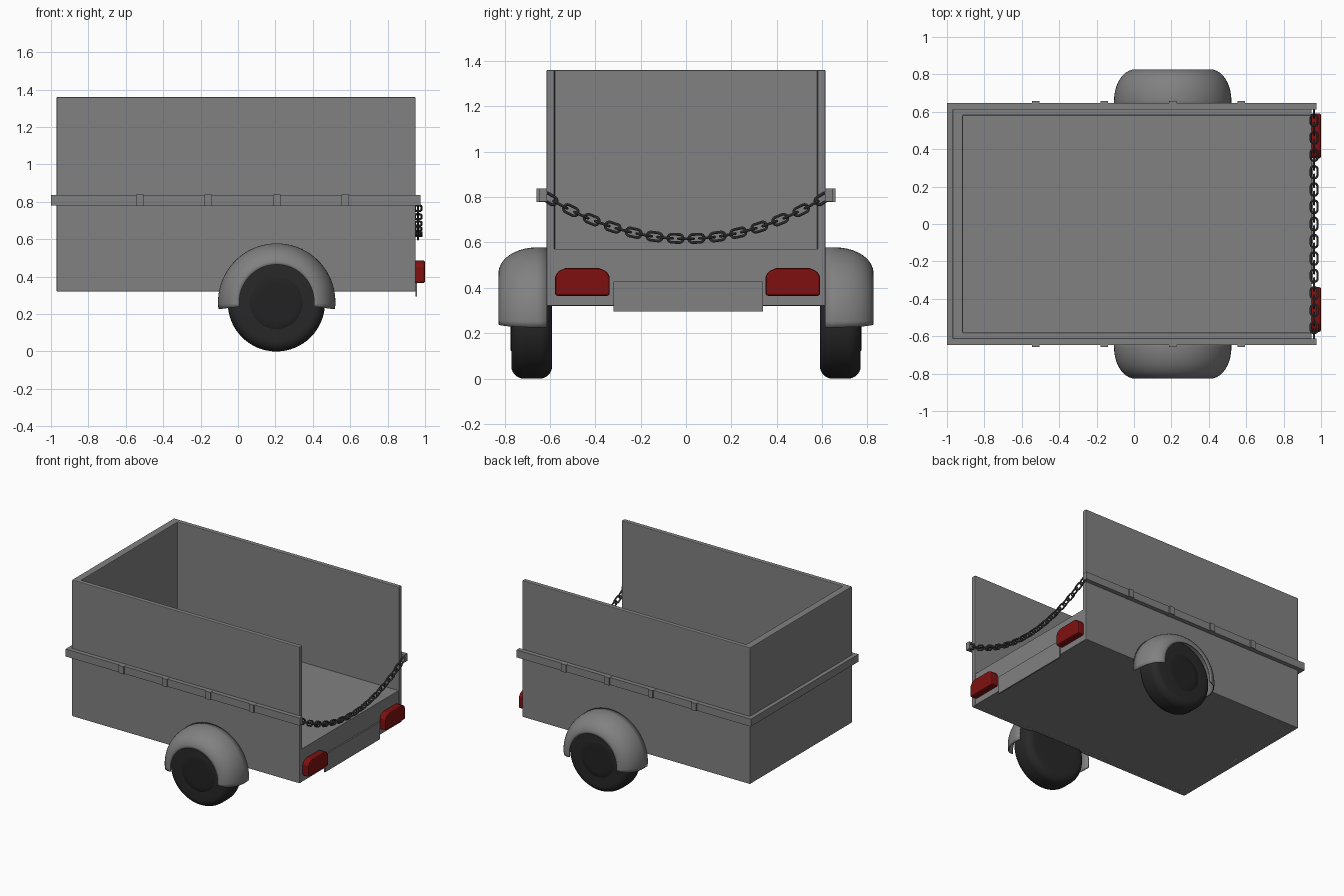
import bpy, bmesh, math
from mathutils import Vector

if "Cube" in bpy.data.objects:
    bpy.data.objects.remove(bpy.data.objects["Cube"])


def mat(name, col):
    m = bpy.data.materials.new(name)
    m.diffuse_color = (*col, 1)
    m.use_nodes = True
    m.node_tree.nodes["Principled BSDF"].inputs["Base Color"].default_value = m.diffuse_color
    return m


GREY = mat("grey_metal", (0.22, 0.22, 0.22))
RED = mat("light_red", (0.21, 0.005, 0.005))
TYRE = mat("tyre_black", (0.021, 0.021, 0.021))
HUB = mat("hub_black", (0.016, 0.016, 0.016))
CHAIN = mat("chain_grey", (0.07, 0.07, 0.07))


def finish(bm, name, material, bevel=0.0, smooth=False):
    bmesh.ops.recalc_face_normals(bm, faces=bm.faces[:])
    me = bpy.data.meshes.new(name)
    bm.to_mesh(me)
    bm.free()
    me.materials.append(material)
    ob = bpy.data.objects.new(name, me)
    bpy.context.collection.objects.link(ob)
    if bevel:
        mod = ob.modifiers.new("bevel", "BEVEL")
        mod.width, mod.segments = bevel, 2
    if smooth:
        bpy.ops.object.select_all(action='DESELECT')
        ob.select_set(True)
        bpy.context.view_layer.objects.active = ob
        bpy.ops.object.shade_smooth_by_angle(angle=math.radians(35))
    return ob


def prism(name, pts, offset, material, bevel=0.0):
    """Extrude a closed outline of 3D points along offset."""
    bm = bmesh.new()
    f = bm.faces.new([bm.verts.new(p) for p in pts])
    r = bmesh.ops.extrude_face_region(bm, geom=[f])
    bmesh.ops.translate(bm, vec=offset,
                        verts=[v for v in r["geom"] if isinstance(v, bmesh.types.BMVert)])
    return finish(bm, name, material, bevel)


def box(name, x0, x1, y0, y1, z0, z1, material, bevel=0.0):
    return prism(name, [(x0, y0, z0), (x1, y0, z0), (x1, y1, z0), (x0, y1, z0)],
                 (0, 0, z1 - z0), material, bevel)


def u_frame(name, xo, xi, xe, yo, yi, z0, z1, bevel):
    """U shape in plan, open towards +x."""
    pts = [(xe, -yo), (xo, -yo), (xo, yo), (xe, yo), (xe, yi), (xi, yi), (xi, -yi), (xe, -yi)]
    return prism(name, [(x, y, z0) for x, y in pts], (0, 0, z1 - z0), GREY, bevel)


def lathe(name, profile, centre, side, material, a0=0.0, a1=360.0, segs=64):
    """Turn a (y, radius) profile about the axle; side is +1 or -1 in y."""
    bm = bmesh.new()
    full = a1 - a0 >= 360
    rings = []
    for i in range(segs + (0 if full else 1)):
        a = math.radians(a0 + (a1 - a0) * i / segs)
        rings.append([bm.verts.new((centre[0] + r * math.cos(a), side * y,
                                    centre[1] + r * math.sin(a))) for y, r in profile])
    for i in range(segs):
        A, B = rings[i], rings[(i + 1) % len(rings)]
        for j in range(len(profile) - 1):
            bm.faces.new((A[j], A[j + 1], B[j + 1], B[j]))
    if full:
        for j in (0, -1):
            bm.faces.new([ring[j] for ring in rings])
    return finish(bm, name, material, smooth=True)


# cargo box: three walls and a deep floor
u_frame("cargo_walls", -0.97, -0.915, 0.95, 0.615, 0.58, 0.32, 1.36, 0.005)
box("floor_block", -0.93, 0.948, -0.59, 0.59, 0.322, 0.572, GREY)

# rail around the walls with small clamps
u_frame("side_rail", -1.0, -0.968, 0.975, 0.648, 0.613, 0.78, 0.837, 0.0)
for s, label in ((-1, "front"), (1, "back")):
    for i, x in enumerate((-0.525, -0.16, 0.207, 0.573)):
        y0, y1 = sorted((s * 0.61, s * 0.658))
        box(f"rail_clamp_{label}_{i}", x - 0.02, x + 0.02, y0, y1, 0.779, 0.838, GREY)

# wheels and mudguards
C = (0.205, 0.26)
ym, hw, rt, rnd = 0.68, 0.09, 0.26, 0.055
tyre = [(ym - hw, 0.145)]
tyre += [(ym - hw + rnd - rnd * math.cos(a), rt - rnd + rnd * math.sin(a))
         for a in (math.radians(15 * k) for k in range(7))]
tyre += [(2 * ym - y, r) for y, r in reversed(tyre)]
hub = [(ym - 0.085, 0.14), (ym + 0.082, 0.14), (ym + 0.085, 0.135), (ym + 0.085, 0.1)]
guard = [(0.612, 0.31)] + [(0.66 + 0.163 * math.sin(a), 0.2 + 0.11 * math.cos(a))
                           for a in (math.radians(9 * k) for k in range(11))]
for s, label in ((-1, "front"), (1, "back")):
    # tyre ring is capped at the hub; the hub sits just proud of it
    lathe(f"tyre_{label}", tyre, C, s, TYRE)
    lathe(f"hub_{label}", [(y + (0.008 if y > ym else 0), r) for y, r in hub], C, s, HUB)
    g = lathe(f"mudguard_{label}", guard, (0.207, 0.264), s, GREY, -7, 187, 40)
    sol = g.modifiers.new("shell", "SOLIDIFY")
    sol.thickness, sol.offset = 0.008, 0
    bpy.context.view_layer.update()

# tail lights with clipped upper corners
outline = [(-0.12, 0.365), (0.12, 0.365), (0.12, 0.45), (0.108, 0.472), (0.075, 0.487),
           (-0.075, 0.487), (-0.108, 0.472), (-0.12, 0.45)]
for yc, label in ((-0.457, "front"), (0.471, "back")):
    prism(f"tail_light_{label}", [(0.945, yc + y, z) for y, z in outline],
          (0.055, 0, 0), RED, 0.01)

# blank number plate
box("rear_plate", 0.948, 0.958, -0.32, 0.34, 0.295, 0.428, GREY)


# sagging chain of alternating links
def sag(y):
    return 0.617 + 0.175 * (y / 0.6) ** 2


half, rad, tube, n, m = 0.016, 0.018, 0.006, 20, 8
bm = bmesh.new()
count = 27
for k in range(count):
    y = -0.6 + 1.2 * k / (count - 1)
    c = Vector((0.963, y, sag(y)))
    t = Vector((0, 1, 2 * 0.175 * y / 0.36)).normalized()
    x = Vector((1, 0, 0))
    s = t.cross(x) if k % 2 == 0 else x
    w = t.cross(s)
    rings = []
    for i in range(n):
        a = 2 * math.pi * (i + 0.5) / n
        out = t * math.cos(a) + s * math.sin(a)
        p = c + out * rad + t * math.copysign(half, math.cos(a))
        rings.append([bm.verts.new(p + (out * math.cos(b) + w * math.sin(b)) * tube)
                      for b in (2 * math.pi * j / m for j in range(m))])
    for i in range(n):
        A, B = rings[i], rings[(i + 1) % n]
        for j in range(m):
            bm.faces.new((A[j], A[(j + 1) % m], B[(j + 1) % m], B[j]))
finish(bm, "rear_chain", CHAIN, smooth=True)
